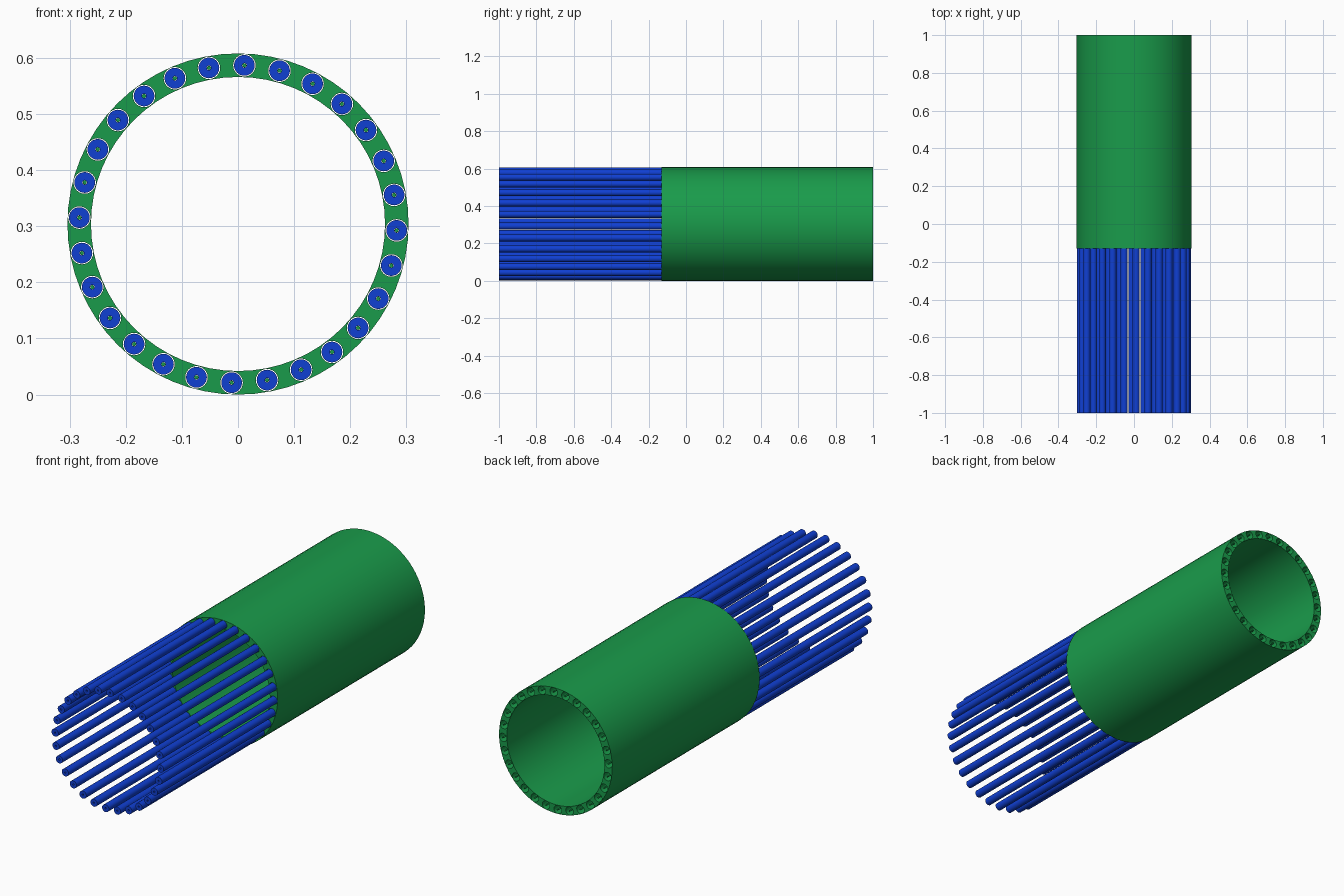
import bpy, bmesh, math
from mathutils import Vector

if "Cube" in bpy.data.objects:
    bpy.data.objects.remove(bpy.data.objects["Cube"])

R_OUT, R_IN = 0.304, 0.262
R_MID = (R_OUT + R_IN) / 2
CZ = 0.304
COUNT = 28
START = math.radians(2.3)


def material(name, rgb):
    m = bpy.data.materials.new(name)
    m.diffuse_color = (*rgb, 1)
    m.use_nodes = True
    m.node_tree.nodes["Principled BSDF"].inputs["Base Color"].default_value = m.diffuse_color
    return m


green = material("green", (0.01, 0.33, 0.07))
blue = material("blue", (0.005, 0.05, 0.65))


def slot(i):
    # centre of slot i, clockwise from the top
    a = START + i * math.tau / COUNT
    return R_MID * math.sin(a), R_MID * math.cos(a)


def extrude_circles(name, circles, y0, y1, mat):
    # filled 2D outline of nested circles (x, z, radius, sides), extruded along y
    cu = bpy.data.curves.new(name + "_profile", 'CURVE')
    cu.dimensions = '2D'
    cu.fill_mode = 'BOTH'
    cu.extrude = (y1 - y0) / 2
    for cx, cz, r, n in circles:
        s = cu.splines.new('POLY')
        s.points.add(n - 1)
        s.use_cyclic_u = True
        for k, p in enumerate(s.points):
            a = k * math.tau / n
            p.co = (cx + r * math.cos(a), cz + r * math.sin(a), 0, 1)
    tmp = bpy.data.objects.new(name + "_tmp", cu)
    bpy.context.collection.objects.link(tmp)
    dg = bpy.context.evaluated_depsgraph_get()
    me = bpy.data.meshes.new_from_object(tmp.evaluated_get(dg))
    bpy.data.objects.remove(tmp)
    me.name = name
    bm = bmesh.new()
    bm.from_mesh(me)
    bmesh.ops.remove_doubles(bm, verts=bm.verts, dist=1e-5)
    bmesh.ops.recalc_face_normals(bm, faces=bm.faces)
    bm.to_mesh(me)
    bm.free()
    me.materials.clear()
    me.materials.append(mat)
    ob = bpy.data.objects.new(name, me)
    bpy.context.collection.objects.link(ob)
    ob.location = Vector((0, (y0 + y1) / 2, CZ))
    ob.rotation_euler.x = math.pi / 2
    bpy.ops.object.select_all(action='DESELECT')
    ob.select_set(True)
    bpy.context.view_layer.objects.active = ob
    bpy.ops.object.shade_smooth_by_angle(angle=math.radians(35))
    return ob


slots = [slot(i) for i in range(COUNT)]

# thick tube with a ring of through holes in its wall
extrude_circles("outer_tube",
                [(0, 0, R_OUT, 64), (0, 0, R_IN, 64)]
                + [(x, z, 0.020, 24) for x, z in slots],
                -0.13, 1.0, green)

# hollow rods sliding out of the holes, and the thin pins they ride on
for i, (x, z) in enumerate(slots):
    extrude_circles(f"rod_{i:02d}", [(x, z, 0.0185, 24), (x, z, 0.004, 12)],
                    -1.0, 0.13, blue)
    extrude_circles(f"pin_{i:02d}", [(x, z, 0.0036, 12)], -0.13, 1.0, green)
